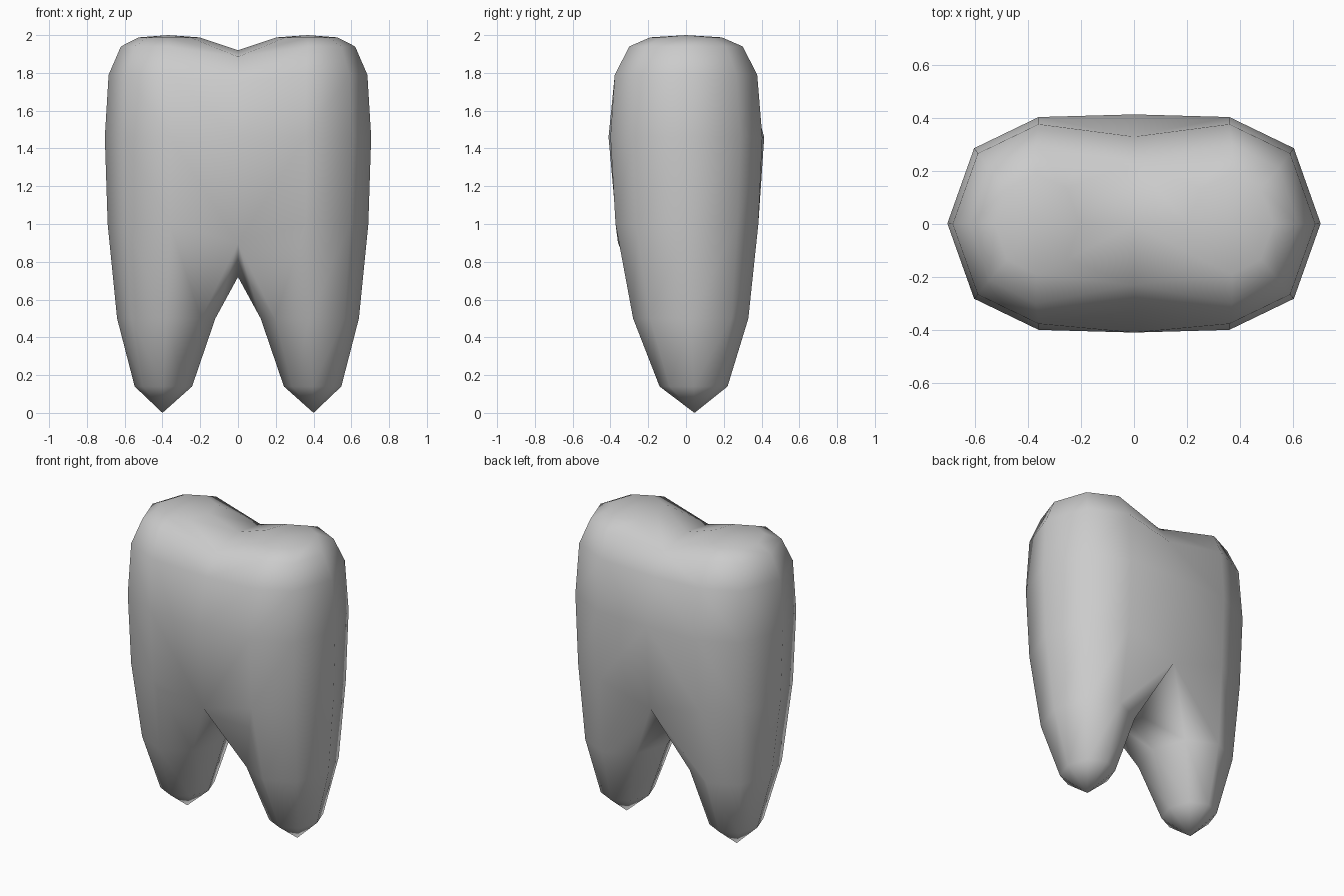
import bpy, bmesh
from math import sin, cos, pi

if "Cube" in bpy.data.objects:
    bpy.data.objects.remove(bpy.data.objects["Cube"])

bm = bmesh.new()


def ring(z, xc, rx, yc, ry, seam=None, mid=None, rin=None):
    """Octagon round one root/cusp; seam=(y, z) pins inner corners to x=0,
    mid is the z of the centre seam point (None leaves that point out)."""
    pts = []
    for k in range(8):
        a = k * pi / 4
        c, s = cos(a), sin(a)
        p = (xc + (rx if c > 0 else rin or rx) * c, yc + ry * s, z)
        if seam and k in (3, 5):
            p = (0, yc + seam[0] * (1 if k == 3 else -1), seam[1])
        if seam and k == 4:
            p = (0, 0, mid) if mid is not None else None
        pts.append(bm.verts.new(p) if p else None)
    return pts


# rings of the right half, from root tip to chewing surface
rings = [
    ring(0.14, 0.395, 0.152, 0.04, 0.18),
    ring(0.50, 0.38, 0.26, 0.025, 0.305),
    ring(1.00, 0.36, 0.33, 0.005, 0.378, seam=(0.365, 0.90), mid=0.72),
    ring(1.46, 0.36, 0.345, 0.002, 0.402, seam=(0.412, 1.46)),
    ring(1.79, 0.36, 0.325, 0.0, 0.377, seam=(0.33, 1.75)),
    ring(1.94, 0.37, 0.25, 0.0, 0.30, seam=(0.23, 1.885), mid=1.92),
    ring(1.988, 0.37, 0.155, 0.0, 0.19, rin=0.165),
]
for lo, hi in zip(rings, rings[1:]):
    for k in range(8):
        f = [lo[k], lo[(k + 1) % 8], hi[(k + 1) % 8], hi[k]]
        if all(f):
            bm.faces.new(f)

# root tip and cusp top fans
for r, tip in ((rings[0], (0.40, 0.045, 0)), (rings[-1], (0.37, 0, 2.0))):
    v = bm.verts.new(tip)
    for k in range(8):
        bm.faces.new((r[k], r[(k + 1) % 8], v))

# mirror to the left half and weld the seam
geom = bm.verts[:] + bm.edges[:] + bm.faces[:]
bmesh.ops.mirror(bm, geom=geom, axis='X', merge_dist=0.0)
bmesh.ops.remove_doubles(bm, verts=bm.verts[:], dist=0.0005)
bmesh.ops.recalc_face_normals(bm, faces=bm.faces[:])
for f in bm.faces:
    f.smooth = True

me = bpy.data.meshes.new("tooth")
bm.to_mesh(me)
bm.free()
tooth = bpy.data.objects.new("tooth", me)
bpy.context.collection.objects.link(tooth)
